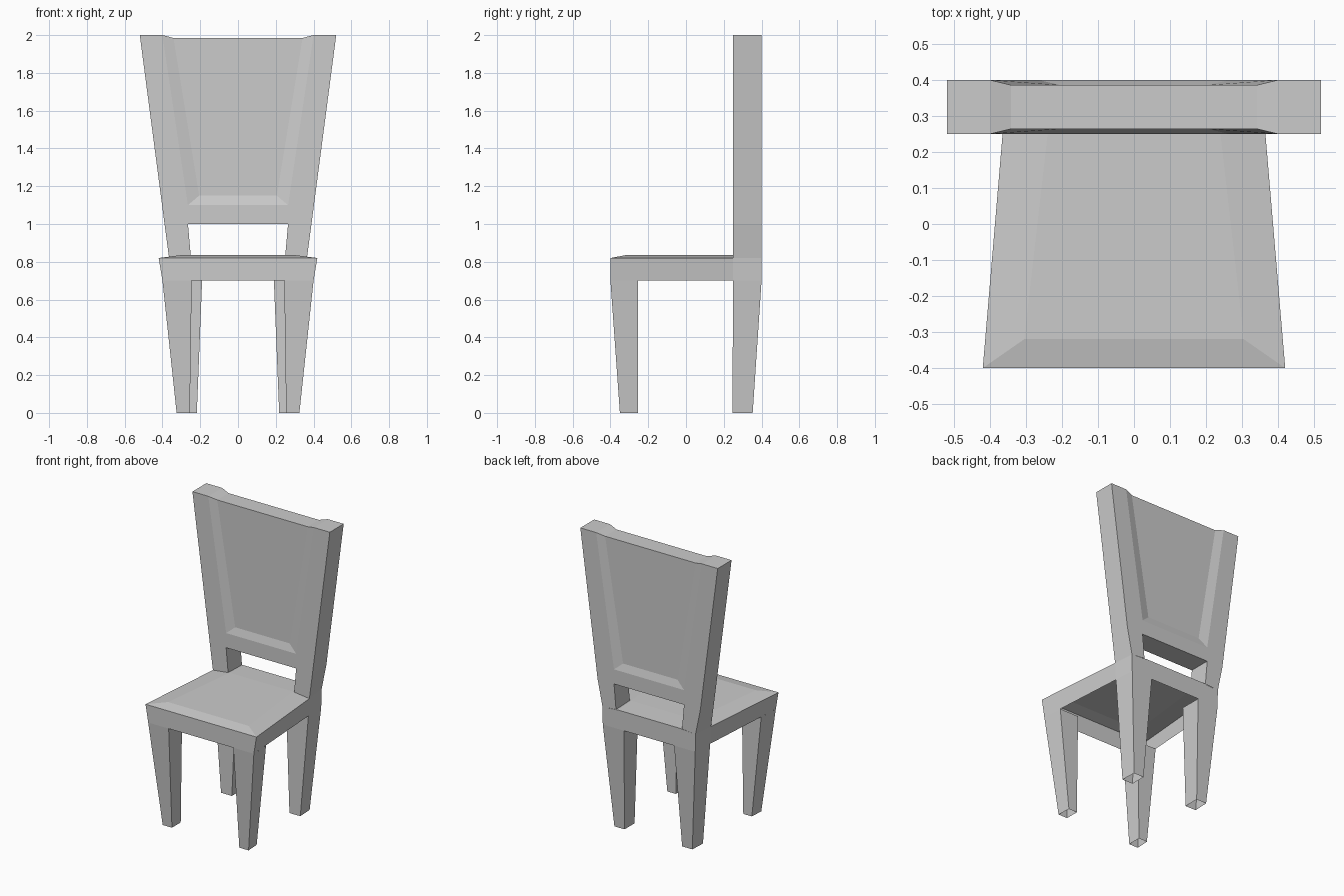
import bpy, bmesh

if "Cube" in bpy.data.objects:
    bpy.data.objects.remove(bpy.data.objects["Cube"])


def half_part(name, verts, faces):
    """Build the right half of a part from named points and mirror it across x = 0."""
    bm = bmesh.new()
    made = {key: bm.verts.new(co) for key, co in verts.items()}
    for face in faces:
        bm.faces.new([made[key] for key in face])
    bmesh.ops.recalc_face_normals(bm, faces=bm.faces[:])
    mesh = bpy.data.meshes.new(name)
    bm.to_mesh(mesh)
    bm.free()
    obj = bpy.data.objects.new(name, mesh)
    bpy.context.collection.objects.link(obj)
    mirror = obj.modifiers.new("Mirror", 'MIRROR')
    mirror.use_clip = True
    return obj


def legs(name, top, foot):
    """Tapered four-sided pair of legs with open ends."""
    verts = {('t', i): (x, y, 0.70) for i, (x, y) in enumerate(top)}
    verts.update({('f', i): (x, y, 0.0) for i, (x, y) in enumerate(foot)})
    faces = []
    for i in range(4):
        j = (i + 1) % 4
        faces.append([('t', i), ('t', j), ('f', j), ('f', i)])
    half_part(name, verts, faces)


# Legs
legs("front_legs",
     [(0.245, -0.40), (0.40, -0.40), (0.391, -0.255), (0.245, -0.255)],
     [(0.255, -0.35), (0.325, -0.35), (0.32, -0.255), (0.255, -0.255)])
legs("back_legs",
     [(0.19, 0.25), (0.358, 0.25), (0.35, 0.40), (0.19, 0.40)],
     [(0.218, 0.245), (0.30, 0.245), (0.295, 0.353), (0.218, 0.353)])

# Seat: raised top with sloped border, apron below, hollow underside
half_part("seat", {
    'front': (0.42, -0.40, 0.82), 'mid': (0.365, 0.25, 0.82), 'back': (0.352, 0.40, 0.82),
    'in_front': (0.305, -0.32, 0.835), 'in_mid': (0.24, 0.25, 0.835), 'in_back': (0.23, 0.40, 0.83),
    'c_front': (0, -0.40, 0.82), 'c_in_front': (0, -0.32, 0.835),
    'c_mid': (0, 0.25, 0.835), 'c_back': (0, 0.40, 0.83),
    'low_front': (0.40, -0.40, 0.70), 'low_mid': (0.358, 0.25, 0.70), 'low_back': (0.35, 0.40, 0.70),
    'low_c_front': (0, -0.40, 0.70), 'low_c_back': (0, 0.40, 0.70),
}, [
    ['c_front', 'front', 'in_front', 'c_in_front'],
    ['front', 'mid', 'in_mid', 'in_front'],
    ['mid', 'back', 'in_back', 'in_mid'],
    ['c_in_front', 'in_front', 'in_mid', 'c_mid'],
    ['c_mid', 'in_mid', 'in_back', 'c_back'],
    ['c_front', 'front', 'low_front', 'low_c_front'],
    ['front', 'mid', 'low_mid', 'low_front'],
    ['mid', 'back', 'low_back', 'low_mid'],
    ['c_back', 'in_back', 'back', 'low_back', 'low_c_back'],
])

# Backrest: flared posts, rail above the slot, recessed panel on both faces
D = 0.014
outline = {  # x, z, recess depth
    'base': (0.365, 0.82, 0), 'out1': (0.389, 1.0, 0), 'out2': (0.402, 1.1, 0),
    'tip': (0.52, 2.0, 0), 'rim_top': (0.40, 2.0, 0), 'panel_top': (0.342, 1.985, D),
    'c_top': (0, 1.985, D), 'rim_low': (0.265, 1.1, 0), 'panel_low': (0.206, 1.15, D),
    'c_low': (0, 1.15, D), 'c_rail': (0, 1.1, 0), 'c_slot': (0, 1.0, 0),
    'slot_top': (0.265, 1.0, 0), 'slot_low': (0.25, 0.83, 0),
}
patches = [
    ['base', 'out1', 'slot_top', 'slot_low'],
    ['out1', 'out2', 'rim_low', 'slot_top'],
    ['out2', 'tip', 'rim_top', 'rim_low'],
    ['rim_top', 'panel_top', 'panel_low', 'rim_low'],
    ['panel_top', 'c_top', 'c_low', 'panel_low'],
    ['panel_low', 'c_low', 'c_rail', 'rim_low'],
    ['rim_low', 'c_rail', 'c_slot', 'slot_top'],
]
edges = [['base', 'out1', 'out2', 'tip', 'rim_top', 'panel_top', 'c_top'],
         ['c_slot', 'slot_top', 'slot_low']]
verts, faces = {}, []
for side, y, inward in (('f', 0.25, 1), ('b', 0.40, -1)):
    for key, (x, z, depth) in outline.items():
        verts[side, key] = (x, y + inward * depth, z)
    faces += [[(side, key) for key in patch] for patch in patches]
verts['b', 'base'] = (0.352, 0.40, 0.82)
for chain in edges:
    for a, b in zip(chain, chain[1:]):
        faces.append([('f', a), ('f', b), ('b', b), ('b', a)])
half_part("backrest", verts, faces)
